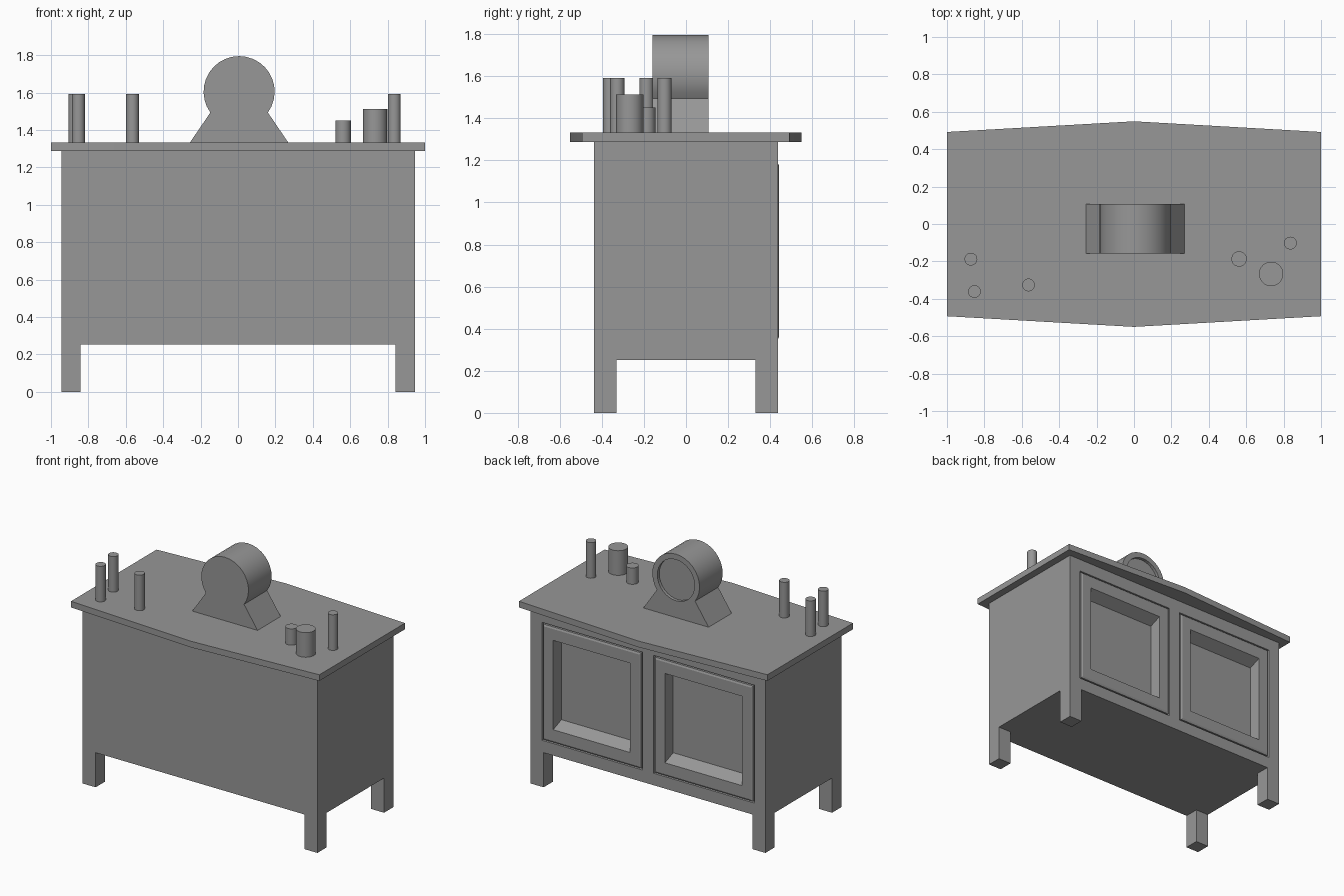
import bpy, bmesh, math
from mathutils import Vector

if "Cube" in bpy.data.objects:
    bpy.data.objects.remove(bpy.data.objects["Cube"])

# one dark grey for the whole piece
grey = bpy.data.materials.new("dark_grey")
grey.diffuse_color = (0.31, 0.31, 0.31, 1)
grey.use_nodes = True
grey.node_tree.nodes["Principled BSDF"].inputs["Base Color"].default_value = grey.diffuse_color


def finish(name, bm, smooth=False):
    bmesh.ops.remove_doubles(bm, verts=bm.verts, dist=1e-5)
    bmesh.ops.recalc_face_normals(bm, faces=bm.faces)
    me = bpy.data.meshes.new(name)
    bm.to_mesh(me)
    bm.free()
    me.materials.append(grey)
    ob = bpy.data.objects.new(name, me)
    bpy.context.collection.objects.link(ob)
    if smooth:
        bpy.ops.object.select_all(action='DESELECT')
        ob.select_set(True)
        bpy.context.view_layer.objects.active = ob
        bpy.ops.object.shade_smooth_by_angle(angle=math.radians(30))
    return ob


def face(bm, pts):
    return bm.faces.new([bm.verts.new(p) for p in pts])


def prism(name, pts, offset, smooth=False):
    """Extrude a flat outline along an offset vector."""
    bm = bmesh.new()
    f = face(bm, pts)
    ext = bmesh.ops.extrude_face_region(bm, geom=[f], use_keep_orig=True)
    verts = [g for g in ext['geom'] if isinstance(g, bmesh.types.BMVert)]
    bmesh.ops.translate(bm, verts=verts, vec=Vector(offset))
    return finish(name, bm, smooth)


def circle(cx, cy, r, n, a0=0.0, a1=2 * math.pi, closed=True):
    m = n if closed else n - 1
    return [(cx + r * math.cos(a0 + (a1 - a0) * i / m),
             cy + r * math.sin(a0 + (a1 - a0) * i / m)) for i in range(n)]


# cabinet body with two framed doors in the back wall
BX, BY, Z0, Z1 = 0.945, 0.436, 0.252, 1.288
xs = [-BX, -0.855, -0.045, 0.045, 0.855, BX]
zs = [Z0, 0.339, 1.197, Z1]
bm = bmesh.new()
for i in range(5):
    x0, x1 = xs[i], xs[i + 1]
    for z in (Z0, Z1):
        face(bm, [(x0, -BY, z), (x1, -BY, z), (x1, BY, z), (x0, BY, z)])
    for j in range(3):
        z0, z1 = zs[j], zs[j + 1]
        face(bm, [(x0, -BY, z0), (x1, -BY, z0), (x1, -BY, z1), (x0, -BY, z1)])
        if not (j == 1 and i in (1, 3)):
            face(bm, [(x0, BY, z0), (x1, BY, z0), (x1, BY, z1), (x0, BY, z1)])
            continue
        # nested rings: groove, raised frame, sloping recess, panel
        prev = None
        for dx, dz, dy in [(0, 0, 0), (0.004, 0.004, -0.015), (0.01, 0.008, -0.015),
                           (0.011, 0.009, 0.0), (0.024, 0.022, 0.006),
                           (0.095, 0.104, 0.006), (0.105, 0.149, -0.075)]:
            ring = [(x0 + dx, BY + dy, z0 + dz), (x1 - dx, BY + dy, z0 + dz),
                    (x1 - dx, BY + dy, z1 - dz), (x0 + dx, BY + dy, z1 - dz)]
            if prev:
                for k in range(4):
                    n = (k + 1) % 4
                    face(bm, [prev[k], prev[n], ring[n], ring[k]])
            prev = ring
        face(bm, prev)
for j in range(3):
    for x in (-BX, BX):
        face(bm, [(x, -BY, zs[j]), (x, BY, zs[j]), (x, BY, zs[j + 1]), (x, -BY, zs[j + 1])])
finish("cabinet_body", bm)

# legs
for sx in (-1, 1):
    for sy in (-1, 1):
        name = ("front" if sy < 0 else "back") + ("_left" if sx < 0 else "_right") + "_leg"
        a, b, c, d = sx * BX, sx * (BX - 0.104), sy * BY, sy * (BY - 0.106)
        prism(name, [(a, c, 0), (b, c, 0), (b, d, 0), (a, d, 0)], (0, 0, Z0))

# bowed table top
outline = [(-1, -0.493), (0, -0.55), (1, -0.493), (1, 0.492), (0, 0.549), (-1, 0.492)]
prism("table_top", [(x, y, Z1) for x, y in outline], (0, 0, 0.045), True)

# mantel clock: round case flowing into a splayed foot
TOP, CX, CZ = 1.333, 0.006, 1.605
arc = circle(CX, CZ, 0.19, 23, math.radians(-36), math.radians(216), False)
profile = [(CX - 0.263, TOP), (CX + 0.263, TOP)] + arc
clock = prism("clock_case", [(x, -0.159, z) for x, z in profile], (0, 0.266, 0), True)
cutter = prism("clock_dial_cutter",
               [(x, 0.085, z) for x, z in circle(CX, CZ, 0.15, 32)], (0, 0.1, 0))
cutter.hide_render = True
cutter.hide_set(True)
mod = clock.modifiers.new("dial_recess", 'BOOLEAN')
mod.operation = 'DIFFERENCE'
mod.solver = 'EXACT'
mod.object = cutter

# candles and jars
items = [("candle_a", -0.872, -0.188, 0.034, 1.592), ("candle_b", -0.853, -0.361, 0.034, 1.592),
         ("candle_c", -0.564, -0.326, 0.034, 1.592), ("candle_d", 0.836, -0.102, 0.034, 1.592),
         ("small_jar", 0.562, -0.187, 0.041, 1.452), ("large_jar", 0.733, -0.267, 0.065, 1.512)]
for name, x, y, r, top in items:
    prism(name, [(px, py, TOP) for px, py in circle(x, y, r, 32)], (0, 0, top - TOP), True)
